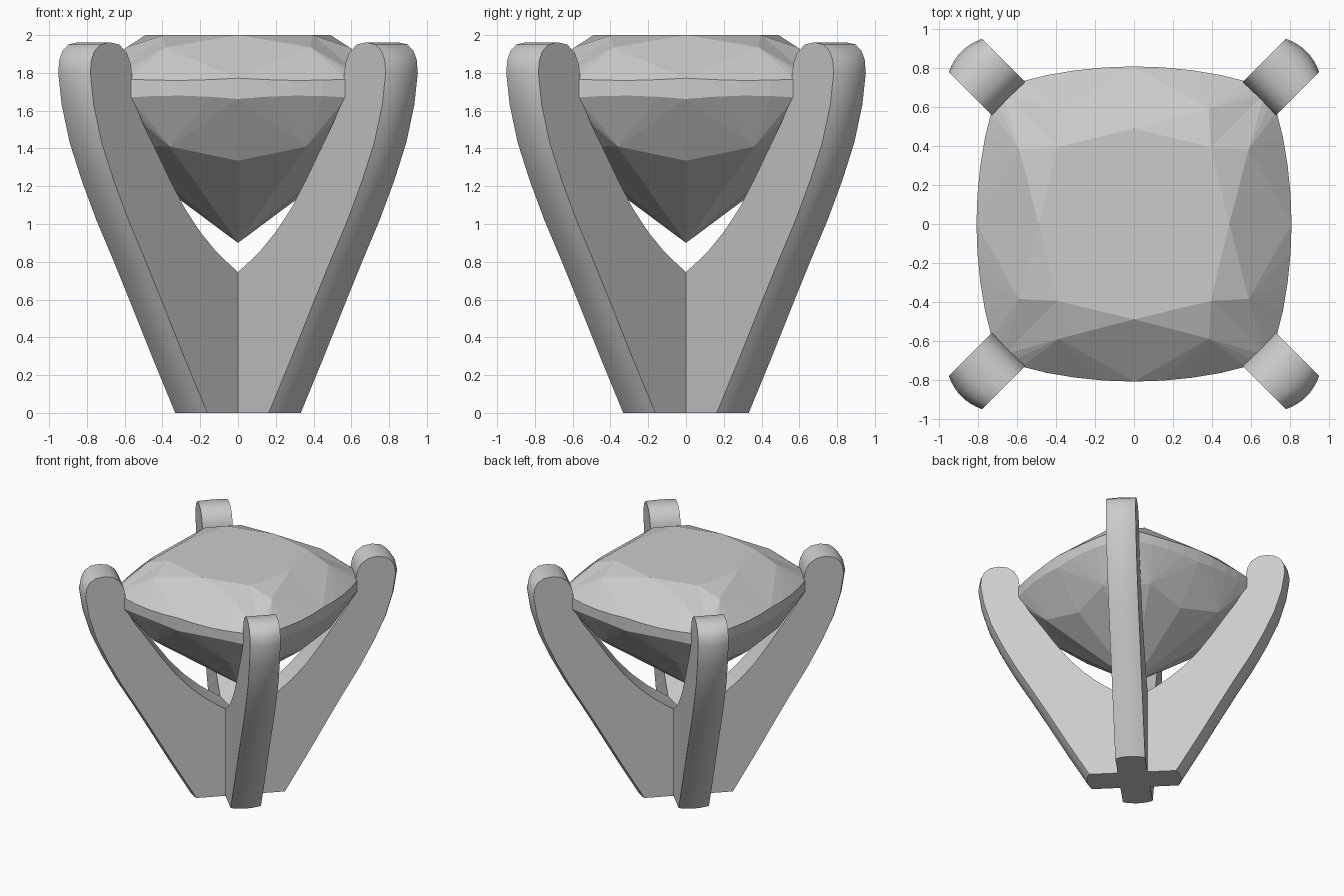
import bpy, bmesh, math

if "Cube" in bpy.data.objects:
    bpy.data.objects.remove(bpy.data.objects["Cube"])

SQ = math.sqrt(0.5)


def finish(bm, name):
    bmesh.ops.remove_doubles(bm, verts=bm.verts, dist=0.0005)
    bmesh.ops.recalc_face_normals(bm, faces=bm.faces)
    mesh = bpy.data.meshes.new(name)
    bm.to_mesh(mesh)
    bm.free()
    ob = bpy.data.objects.new(name, mesh)
    bpy.context.collection.objects.link(ob)
    return ob


# Four-prong setting: profile (distance from axis, height) of one prong
H = 0.12          # half width of a prong
BULGE = 0.028     # rounding of the outer face
outer = [(.35, 0), (.525, .3), (.70, .61), (.815, .81), (.94, 1.02), (1.05, 1.23),
         (1.14, 1.43), (1.20, 1.63), (1.226, 1.8)]
top = [(1.218, 1.87), (1.195, 1.915), (1.15, 1.95), (1.08, 1.962), (1.01, 1.95),
       (.955, 1.91), (.924, 1.85), (.912, 1.78)]
inner = [(.912, 1.67), (.83, 1.53), (.734, 1.39), (.63, 1.235), (.516, 1.08),
         (.40, .955), (.29, .86), (.20, .797)]

bm = bmesh.new()
COLS = 8
for k in range(4):
    a = math.pi / 4 + k * math.pi / 2
    c, s = math.cos(a), math.sin(a)
    columns = []
    for i in range(COLS + 1):
        p = -H + 2 * H * i / COLS
        b = BULGE * (1 - (p / H) ** 2)
        prof = [(r + b, z) for r, z in outer]
        prof += [(r + b * max(0, 1 - (j + 1) / 5), z) for j, (r, z) in enumerate(top)]
        prof += inner + [(abs(p), .64 + .88 * abs(p)), (abs(p), 0)]
        columns.append([bm.verts.new((r * c - p * s, r * s + p * c, z)) for r, z in prof])
    n = len(columns[0])
    for u, v in zip(columns, columns[1:]):
        for j in range(n):
            if j != n - 2:      # the mitred joint on the axis stays open
                m = (j + 1) % n
                bm.faces.new((u[j], u[m], v[m], v[j]))
    bm.faces.new(columns[0])
    bm.faces.new(columns[-1])
setting = finish(bm, "prong_setting")
bpy.context.view_layer.objects.active = setting
setting.select_set(True)
bpy.ops.object.shade_smooth_by_angle(angle=math.radians(35))
setting.select_set(False)

# Cushion-cut stone: one eighth of the facets, mirrored eight times
outline = [(0, .81), (.15, .805), (.30, .79), (.45, .765), (.575, .733),
           (.63, .705), (.672, .672)]
wave = [math.sin(math.pi * x / .672) for x, y in outline]
g_top = [(x, y, 1.772 - .012 * w) for (x, y), w in zip(outline, wave)]
g_low = [(x, y, 1.662 + .018 * w) for (x, y), w in zip(outline, wave)]
centre, t0, t1 = (0, 0, 2), (0, .49, 2), (.395, .395, 2)
crown = (.385, .59, 1.935)
culet, axis_pt, pav = (0, 0, .9), (0, .585, 1.335), (.36, .625, 1.41)
diag = (.49, .49, 1.41)

facets = [(centre, t0, t1), (t0, crown, t1), (t0, g_top[0], crown), (t1, crown, g_top[-1]),
          (culet, axis_pt, pav), (culet, pav, diag), (diag, pav, g_low[-1]),
          (axis_pt, g_low[0], pav)]
for j in range(len(outline) - 1):
    facets += [(crown, g_top[j], g_top[j + 1]), (pav, g_low[j], g_low[j + 1]),
               (g_top[j], g_low[j], g_low[j + 1], g_top[j + 1])]

bm = bmesh.new()
for sx in (1, -1):
    for sy in (1, -1):
        for swap in (False, True):
            for f in facets:
                pts = [((y, x, z) if swap else (x, y, z)) for x, y, z in f]
                bm.faces.new([bm.verts.new((sx * x, sy * y, z)) for x, y, z in pts])
finish(bm, "cushion_cut_stone")
